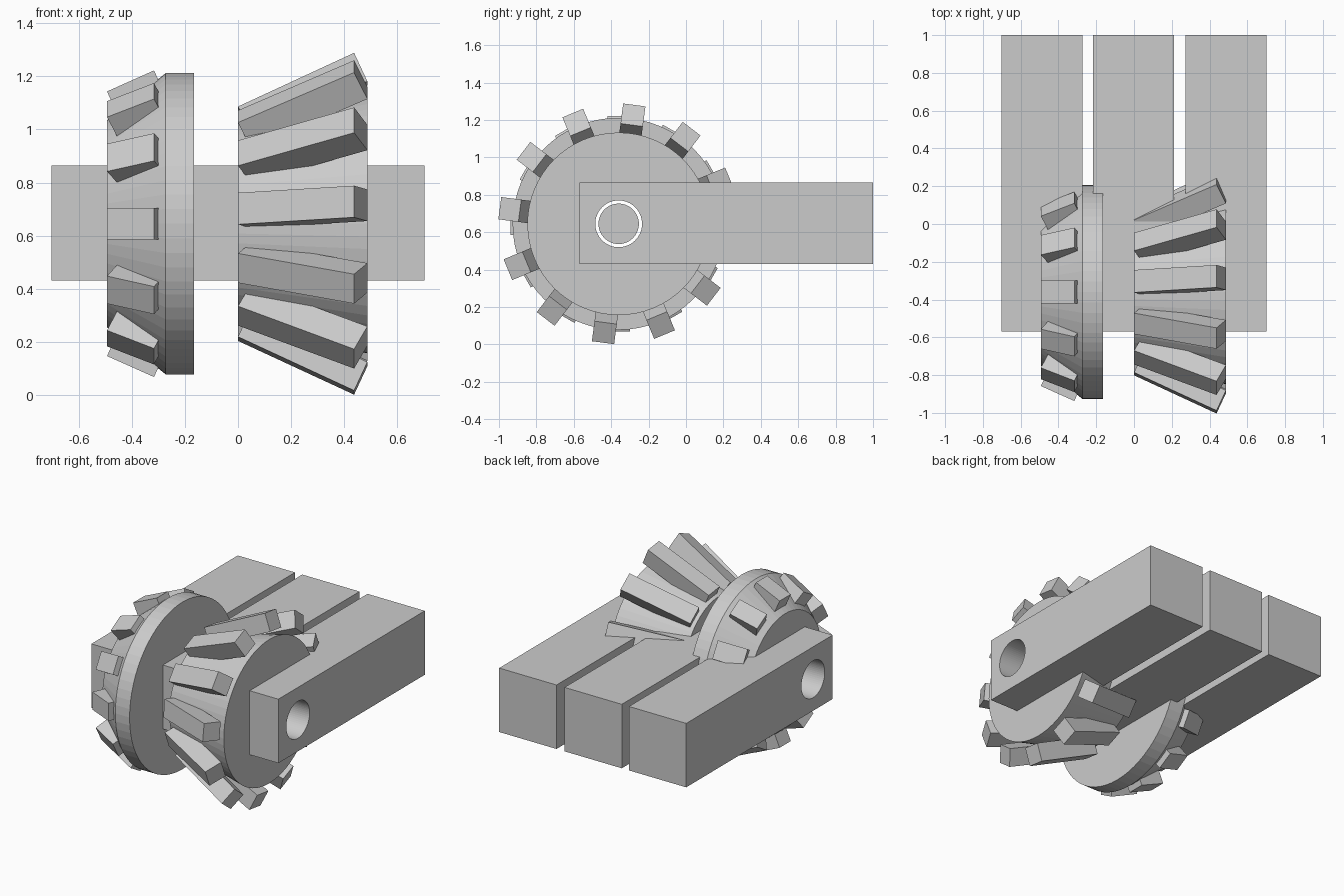
import bpy, bmesh
from math import pi, sin, cos, radians
from mathutils import Vector

if "Cube" in bpy.data.objects:
    bpy.data.objects.remove(bpy.data.objects["Cube"])

AXIS_Y, AXIS_Z = -0.36, 0.645
BORE, SEG = 0.125, 64


def new_object(name, bm):
    bmesh.ops.recalc_face_normals(bm, faces=bm.faces)
    mesh = bpy.data.meshes.new(name)
    bm.to_mesh(mesh)
    bm.free()
    obj = bpy.data.objects.new(name, mesh)
    bpy.context.collection.objects.link(obj)
    return obj


def polar(x, r, a, side=0.0):
    """Point at radius r and angle a about the gear axis, shifted sideways."""
    return Vector((x, AXIS_Y + r * cos(a) - side * sin(a),
                   AXIS_Z + r * sin(a) + side * cos(a)))


def lathe(name, profile):
    """Revolve a closed (x, radius) profile about the gear axis."""
    bm = bmesh.new()
    rings = [[bm.verts.new(polar(x, r, 2 * pi * i / SEG)) for x, r in profile]
             for i in range(SEG)]
    n = len(profile)
    for i in range(SEG):
        a, b = rings[i], rings[(i + 1) % SEG]
        for j in range(n):
            k = (j + 1) % n
            bm.faces.new((a[j], a[k], b[k], b[j]))
    return new_object(name, bm)


def teeth(name, section, width, count, offset):
    """Ring of box teeth: four-point (x, radius) side section, given width."""
    bm = bmesh.new()
    for i in range(count):
        a = radians(offset) + 2 * pi * i / count
        lo, hi = [[bm.verts.new(polar(x, r, a, s * width / 2)) for x, r in section]
                  for s in (-1, 1)]
        bm.faces.new(lo)
        bm.faces.new(hi[::-1])
        for j in range(4):
            k = (j + 1) % 4
            bm.faces.new((lo[j], hi[j], hi[k], lo[k]))
    return new_object(name, bm)


# Pivot hole cutter
bpy.ops.mesh.primitive_cylinder_add(vertices=SEG, radius=BORE, depth=3,
                                    location=(0, AXIS_Y, AXIS_Z),
                                    rotation=(0, pi / 2, 0))
cutter = bpy.context.object
cutter.name = "hole_cutter"
cutter.hide_render = True

# Three parallel support arms with a pivot hole
for name, x in (("left_arm", -0.487), ("middle_arm", -0.003), ("right_arm", 0.487)):
    bpy.ops.mesh.primitive_cube_add(size=1, location=(x, 0.215, 0.648))
    arm = bpy.context.object
    arm.name = name
    arm.scale = (0.43, 1.57, 0.434)
    bpy.ops.object.transform_apply(location=False, rotation=False, scale=True)
    mod = arm.modifiers.new("pivot_hole", 'BOOLEAN')
    mod.object = cutter
    mod.solver = 'EXACT'
    bpy.ops.object.modifier_apply(modifier=mod.name)
bpy.data.objects.remove(cutter)

# Loose axle inside the bore
bpy.ops.mesh.primitive_cylinder_add(vertices=SEG, radius=0.108, depth=0.98,
                                    location=(0, AXIS_Y, AXIS_Z),
                                    rotation=(0, pi / 2, 0))
bpy.context.object.name = "axle"

# Left bevel gear with rim disc and short teeth
lathe("left_gear_body", [(-0.165, BORE), (-0.165, 0.567), (-0.272, 0.567),
                         (-0.493, 0.39), (-0.493, BORE)])
teeth("left_gear_teeth", [(-0.493, 0.498), (-0.316, 0.577),
                          (-0.267, 0.468), (-0.444, 0.389)], 0.12, 12, 0)

# Right bevel gear with long teeth
lathe("right_gear_body", [(0.0, BORE), (0.0, 0.378), (0.487, 0.488), (0.487, BORE)])
teeth("right_gear_teeth", [(0.0, 0.437), (0.437, 0.641),
                           (0.487, 0.533), (0.05, 0.329)], 0.12, 12, 22.5)
